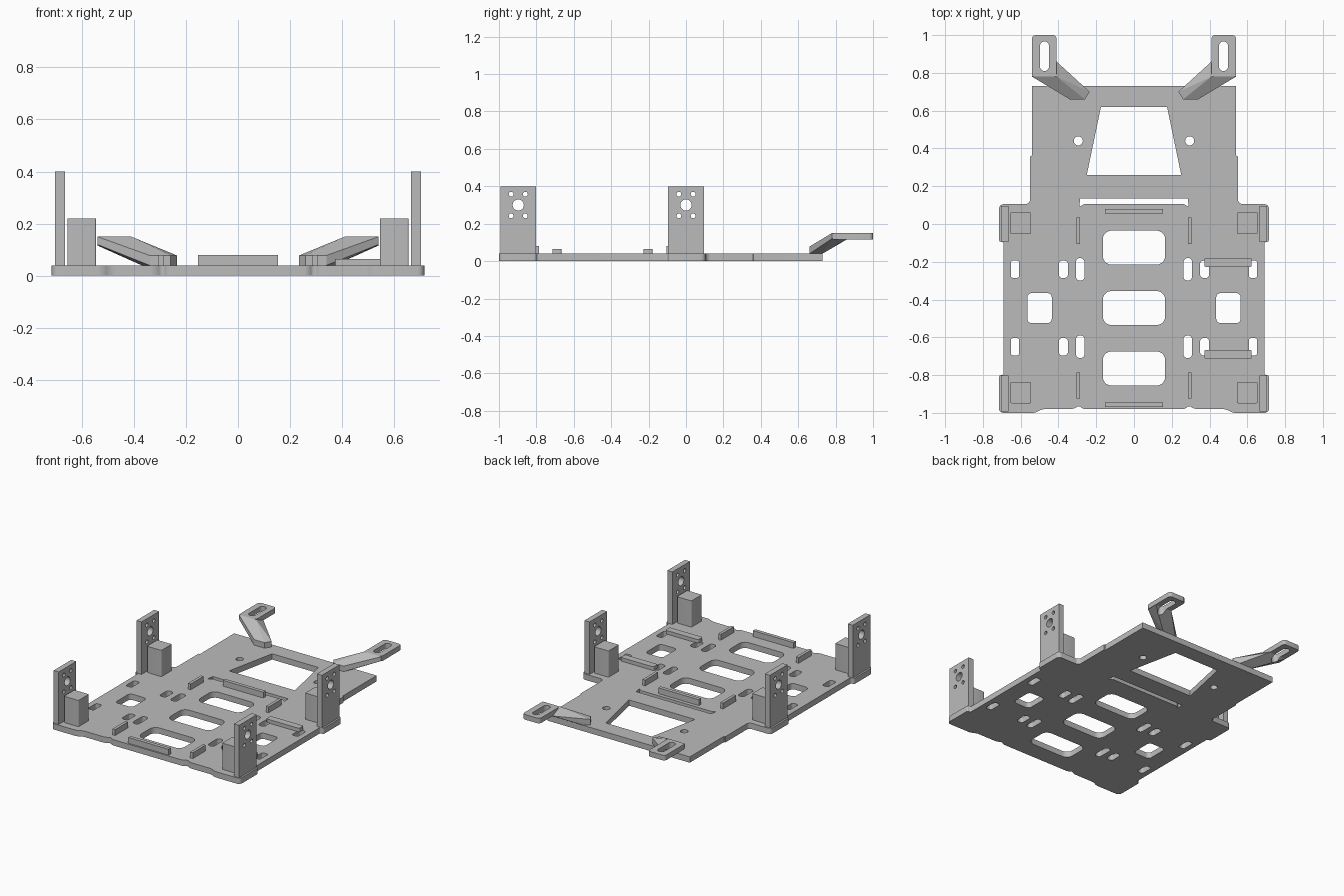
import bpy, bmesh, math
from mathutils import Vector, Matrix

if "Cube" in bpy.data.objects:
    bpy.data.objects.remove(bpy.data.objects["Cube"], do_unlink=True)

grey = bpy.data.materials.new("plain grey")
grey.use_nodes = True
grey.diffuse_color = (0.5, 0.5, 0.5, 1)
grey.node_tree.nodes["Principled BSDF"].inputs["Base Color"].default_value = (0.5, 0.5, 0.5, 1)

T = 0.04                                   # base plate thickness
UPRIGHT = Matrix(((0, 0, 1, 0), (1, 0, 0, 0), (0, 1, 0, 0), (0, 0, 0, 1)))


def add_object(name, mesh):
    ob = bpy.data.objects.new(name, mesh)
    bpy.context.scene.collection.objects.link(ob)
    mesh.materials.clear()
    mesh.materials.append(grey)
    return ob


def rounded(points, r, steps=5):
    """Closed loop with every corner replaced by an arc."""
    out, n = [], len(points)
    w = math.cos(math.pi / 4)
    for i in range(n):
        p, a, b = (Vector(points[k % n]) for k in (i, i - 1, i + 1))
        cut = min(r, (a - p).length * 0.49, (b - p).length * 0.49)
        s, e = p + (a - p).normalized() * cut, p + (b - p).normalized() * cut
        for k in range(steps + 1):
            t = k / steps
            c = ((1 - t) ** 2, 2 * w * t * (1 - t), t * t)
            out.append((s * c[0] + p * c[1] + e * c[2]) / sum(c))
    return out


def rect(cx, cy, w, h, r=0.0):
    pts = [(cx + i * w / 2, cy + j * h / 2) for i, j in ((-1, -1), (1, -1), (1, 1), (-1, 1))]
    return rounded(pts, r) if r else [Vector(p) for p in pts]


def circle(cx, cy, r, n=24):
    return [Vector((cx + r * math.cos(k * math.tau / n), cy + r * math.sin(k * math.tau / n)))
            for k in range(n)]


def sheet(name, loops, low, high, matrix=Matrix()):
    """Flat sheet: first loop is the outline, the others are holes."""
    cu = bpy.data.curves.new(name, "CURVE")
    cu.dimensions, cu.fill_mode, cu.extrude = "2D", "BOTH", (high - low) / 2
    for loop in loops:
        sp = cu.splines.new("POLY")
        sp.points.add(len(loop) - 1)
        sp.use_cyclic_u = True
        for pt, co in zip(sp.points, loop):
            pt.co = (co[0], co[1], 0, 1)
    tmp = bpy.data.objects.new("temporary", cu)
    bpy.context.scene.collection.objects.link(tmp)
    dg = bpy.context.evaluated_depsgraph_get()
    mesh = bpy.data.meshes.new_from_object(tmp.evaluated_get(dg))
    bpy.data.objects.remove(tmp, do_unlink=True)
    bm = bmesh.new()
    bm.from_mesh(mesh)
    bmesh.ops.remove_doubles(bm, verts=bm.verts, dist=1e-5)
    bmesh.ops.recalc_face_normals(bm, faces=bm.faces)
    bm.transform(matrix @ Matrix.Translation((0, 0, (low + high) / 2)))
    bm.to_mesh(mesh)
    bm.free()
    ob = add_object(name, mesh)
    bpy.ops.object.select_all(action="DESELECT")
    ob.select_set(True)
    bpy.context.view_layer.objects.active = ob
    bpy.ops.object.shade_smooth_by_angle(angle=math.radians(30))
    return ob


def box(name, x0, x1, y0, y1, z0, z1):
    return sheet(name, [rect((x0 + x1) / 2, (y0 + y1) / 2, x1 - x0, y1 - y0)], z0, z1)


# Base plate outline: right half mirrored to the left
half = [(0.27, -0.98), (0.29, -0.96), (0.32, -0.98), (0.49, -0.98), (0.52, -1.0),
        (0.715, -1.0), (0.715, -0.80), (0.69, -0.80), (0.69, -0.095), (0.715, -0.095),
        (0.715, 0.105), (0.55, 0.105), (0.55, 0.36), (0.54, 0.36), (0.54, 0.73)]
outline = rounded(half + [(-x, y) for x, y in reversed(half)], 0.025)
# keep the rear corners square
outline = [Vector((math.copysign(0.54, p.x), 0.73)) if p.y > 0.7 else p for p in outline]
outline = [p for i, p in enumerate(outline) if (p - outline[i - 1]).length > 1e-5]

# Openings in the base plate
holes = [rect(0, y, 0.33, 0.18, 0.045) for y in (-0.125, -0.445, -0.765)]
holes.append([(-0.175, 0.62), (0.175, 0.62), (0.25, 0.26), (-0.25, 0.26)])
holes.append([(-0.285, 0.135), (0.285, 0.135), (0.29, 0.09), (0.265, 0.105),
              (-0.265, 0.105), (-0.29, 0.09)])
for s in (-1, 1):
    holes.append(circle(s * 0.295, 0.44, 0.024))
    holes.append(rect(s * 0.5, -0.445, 0.13, 0.16, 0.025))
    for y in (-0.24, -0.65):
        holes.append(rect(s * 0.63, y, 0.045, 0.092, 0.014))
        holes.append(rect(s * 0.374, y, 0.048, 0.092, 0.018))
        holes.append(rect(s * 0.285, y, 0.046, 0.12, 0.022))
sheet("base_plate", [outline] + holes, 0, T)

# Low ribs locating the centre bay
box("front_rib", -0.153, 0.153, -0.97, -0.945, T, 0.08)
box("rear_rib", -0.153, 0.153, 0.055, 0.08, T, 0.08)
for s, side in ((1, "left"), (-1, "right")):
    for y, end in ((-0.855, "front"), (-0.035, "rear")):
        box(f"{end}_{side}_rib", s * 0.295 - 0.01, s * 0.295 + 0.01, y - 0.07, y + 0.07, T, 0.08)

# Low ribs on the left side bay only
for y, end in ((-0.69, "front"), (-0.203, "rear")):
    sheet(f"{end}_side_bay_rib", [rect(0.498, y, 0.25, 0.048, 0.008)], T, 0.065)

# Corner brackets and posts
bolts = [circle(i * 0.038, 0.30 + j * 0.058, 0.013, 16) for i in (-1, 1) for j in (-1, 1)]
for s, side in ((1, "left"), (-1, "right")):
    for y, end, post_y in ((-0.897, "front", -0.893), (0.0, "rear", 0.005)):
        loops = [rect(0, 0.205, 0.19, 0.39), circle(0, 0.30, 0.03)] + bolts
        low, high = sorted((s * 0.665, s * 0.703))
        sheet(f"{end}_{side}_bracket", loops, low, high, Matrix.Translation((0, y, 0)) @ UPRIGHT)
        sheet(f"{end}_{side}_post", [rect(s * 0.6, post_y, 0.11, 0.112, 0.006)], T, 0.22)

# Rear arms: sloping strut with a slotted tab
foot = [(0.235, 0.70), (0.26, 0.66), (0.34, 0.66)]
for s, side in ((1, "left"), (-1, "right")):
    slot = rect(s * 0.474, 0.888, 0.048, 0.156, 0.024)
    sheet(f"{side}_arm_tab", [rect(s * 0.475, 0.89, 0.13, 0.22, 0.02), slot], 0.115, 0.15)
    pts = [(x, y, z) for x, y in foot for z in (T, 0.078)]
    pts += [(0.27, 0.73, T), (0.37, 0.73, T)]
    pts += [(x, y, z) for x in (0.41, 0.54) for y, z in ((0.78, 0.15), (0.78, 0.12), (0.86, 0.116))]
    bm = bmesh.new()
    for x, y, z in pts:
        bm.verts.new((s * x, y, z))
    res = bmesh.ops.convex_hull(bm, input=bm.verts)
    bmesh.ops.delete(bm, geom=[v for v in res["geom_interior"] if v.is_valid], context="VERTS")
    bmesh.ops.recalc_face_normals(bm, faces=bm.faces)
    mesh = bpy.data.meshes.new(f"{side}_arm_strut")
    bm.to_mesh(mesh)
    bm.free()
    strut = add_object(f"{side}_arm_strut", mesh)
    cutter = sheet(f"{side}_slot_cutter", [slot], 0.0, 0.3)
    cutter.hide_render = True
    cutter.hide_set(True)
    mod = strut.modifiers.new("slot", "BOOLEAN")
    mod.operation, mod.solver, mod.object = "DIFFERENCE", "EXACT", cutter
    dg = bpy.context.evaluated_depsgraph_get()
    cut_mesh = bpy.data.meshes.new_from_object(strut.evaluated_get(dg))
    strut.modifiers.clear()
    strut.data = cut_mesh
    bpy.data.objects.remove(cutter, do_unlink=True)
